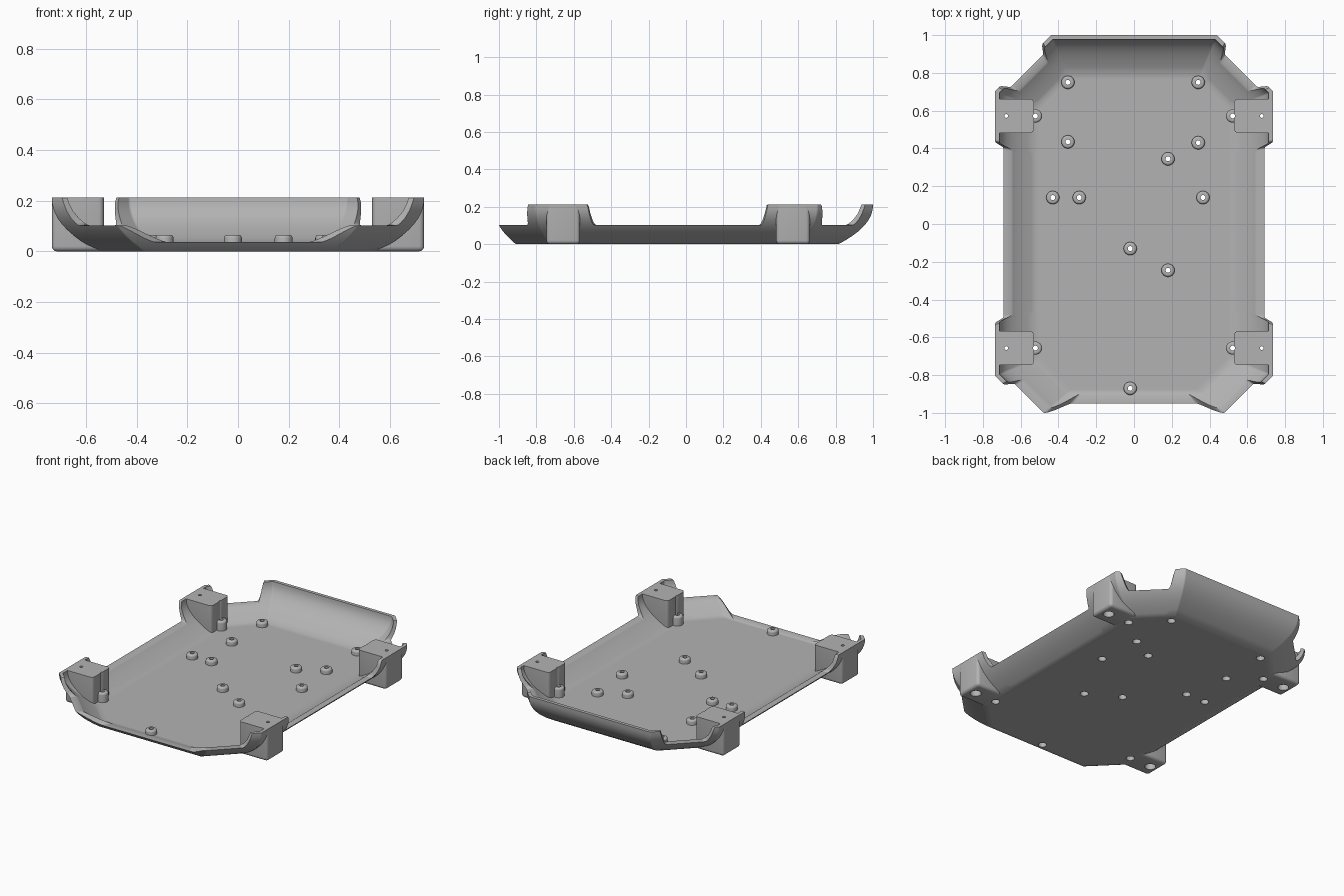
import bpy, bmesh, math
from mathutils import Vector

cube = bpy.data.objects.get("Cube")
if cube:
    bpy.data.objects.remove(cube)

grey = bpy.data.materials.new("mid_grey")
grey.use_nodes = True
COLOUR = (0.45, 0.45, 0.45, 1)
grey.diffuse_color = COLOUR
grey.node_tree.nodes["Principled BSDF"].inputs["Base Color"].default_value = COLOUR

TOP, LOW, LIP, FLOOR = 0.213, 0.103, 0.036, 0.034


def finish(name, bm, angle=50):
    bmesh.ops.recalc_face_normals(bm, faces=bm.faces)
    mesh = bpy.data.meshes.new(name)
    bm.to_mesh(mesh)
    bm.free()
    mesh.materials.append(grey)
    ob = bpy.data.objects.new(name, mesh)
    bpy.context.collection.objects.link(ob)
    return ob


def select(ob):
    bpy.ops.object.select_all(action='DESELECT')
    ob.select_set(True)
    bpy.context.view_layer.objects.active = ob


def inset(z):
    """How far the curved wall lies inside its mid-height outline."""
    t = min(max(z / TOP, 0), 1)
    return 0.185 * (1 - t) ** 2.19 - 0.045


# Outline edges: angle of the normal, distance at mid height, inset factor
EDGES = [(0, 0.69, 1), (45, 0.972, 1), (90, 0.955, 1), (135, 0.972, 1),
         (180, 0.69, 1), (225, 1.043, 1), (270, 1.0, 0.65), (315, 1.043, 1)]


def corner(i, d):
    """Crossing of outline edges i-1 and i, both moved in by d."""
    (a, p, f), (b, q, g) = EDGES[i - 1], EDGES[i % 8]
    a, b, p, q = math.radians(a), math.radians(b), p - d * f, q - d * g
    s = math.sin(b - a)
    return Vector(((p * math.sin(b) - q * math.sin(a)) / s,
                   (q * math.cos(a) - p * math.cos(b)) / s))


def outline(i, t, d):
    return corner(i, d).lerp(corner(i + 1, d), t)


def smooth(v):
    v = min(max(v, 0), 1)
    return v * v * (3 - 2 * v)


def rim_height(p):
    """Tall at the back and corner tabs, low along the sides, open in front."""
    x, y = abs(p.x), p.y
    if y < -0.95:
        return LIP + (LOW - LIP) * smooth((x - 0.37) / 0.11)
    if y > 0.8:
        d = 0.465 - x
    elif y > 0:
        d = min(y - 0.42, 0.71 - y)
    else:
        d = min(y + 0.83, -0.51 - y)
    return LOW + (TOP - LOW) * smooth((d + 0.022) / 0.03) ** 2


# Tray: one closed shell swept around the eight-sided outline
bm = bmesh.new()
STEPS = 10
columns = []
for i in range(8):
    n = max(8, int((corner(i, 0) - corner(i + 1, 0)).length / 0.006))
    for k in range(n):
        t = k / n
        h = rim_height(outline(i, t, 0))
        rings = [(0, inset(0) + 0.03)]
        for s in range(STEPS + 1):
            z = h * s / STEPS
            rings.append((z, inset(z)))
        for s in range(STEPS, -1, -1):
            z = FLOOR + (h - FLOOR) * s / STEPS
            rings.append((z, inset((z - FLOOR) * TOP / (TOP - FLOOR)) + 0.022))
        rings.append((FLOOR, inset(0) + 0.05))
        columns.append([bm.verts.new((*outline(i, t, d), z)) for z, d in rings])
for a, b in zip(columns, columns[1:] + columns[:1]):
    for j in range(len(a) - 1):
        bm.faces.new((a[j], b[j], b[j + 1], a[j + 1]))
bm.faces.new([c[0] for c in columns])
bm.faces.new([c[-1] for c in columns])
parts = [finish("tray", bm)]

# Corner posts: rounded blocks
POSTS = [(s * 0.6325, y) for s in (-1, 1) for y in (0.572, -0.657)]
for x, y in POSTS:
    bm = bmesh.new()
    bmesh.ops.create_cube(bm, size=1)
    bmesh.ops.scale(bm, vec=(0.205, 0.18, TOP), verts=bm.verts)
    bmesh.ops.translate(bm, vec=(x, y, TOP / 2), verts=bm.verts)
    edges = [e for e in bm.edges if min(v.co.z for v in e.verts) < 0.1]
    bmesh.ops.bevel(bm, geom=edges, offset=0.02, segments=4, profile=0.5, affect='EDGES')
    side = "left" if x > 0 else "right"
    parts.append(finish(("back_" if y > 0 else "front_") + side + "_post", bm))

# Screw bosses: lathed studs with rounded tops
BOSSES = [(-0.35, 0.75), (0.34, 0.75), (-0.35, 0.435), (0.34, 0.43), (0.18, 0.345),
          (-0.43, 0.14), (-0.29, 0.14), (0.365, 0.14), (-0.02, -0.13),
          (0.18, -0.245), (-0.02, -0.87)]
SIDE_BOSSES = [(math.copysign(0.522, x), y) for x, y in POSTS]


def boss(name, x, y, top):
    bm = bmesh.new()
    r, b = 0.035, 0.012
    profile = [(r, 0.02), (r, top - b)]
    profile += [(r - b + b * math.cos(a), top - b + b * math.sin(a))
                for a in (math.pi / 8 * k for k in range(1, 5))]
    n = 24
    rings = [[bm.verts.new((x + q * math.cos(2 * math.pi * k / n),
                            y + q * math.sin(2 * math.pi * k / n), z))
              for k in range(n)] for q, z in profile]
    for a, c in zip(rings, rings[1:]):
        for k in range(n):
            m = (k + 1) % n
            bm.faces.new((a[k], a[m], c[m], c[k]))
    bm.faces.new(rings[0])
    bm.faces.new(rings[-1])
    parts.append(finish(name, bm))


for k, (x, y) in enumerate(BOSSES):
    boss(f"screw_boss_{k + 1}", x, y, 0.065)
for k, (x, y) in enumerate(SIDE_BOSSES):
    boss(f"post_boss_{k + 1}", x, y, 0.095)

# Drill: narrow screw holes with wider recesses from below
def drill(holes):
    bm = bmesh.new()
    for x, y, r, z0, z1 in holes:
        made = bmesh.ops.create_cone(bm, cap_ends=True, segments=20, radius1=r,
                                     radius2=r, depth=z1 - z0)
        bmesh.ops.translate(bm, vec=(x, y, (z0 + z1) / 2), verts=made["verts"])
    ob = finish("drill", bm)
    ob.hide_render = True
    return ob


stud_holes = BOSSES + SIDE_BOSSES
post_holes = [(math.copysign(0.677, x), y) for x, y in POSTS]
wide = drill([(x, y, 0.025, -0.05, 0.045) for x, y in stud_holes]
             + [(x, y, 0.033, -0.05, 0.15) for x, y in post_holes])
narrow = drill([(x, y, 0.013, -0.06, 0.3) for x, y in stud_holes]
               + [(x, y, 0.01, -0.06, 0.3) for x, y in post_holes])

for ob in parts:
    select(ob)
    for tool in (wide, narrow):
        mod = ob.modifiers.new("holes", 'BOOLEAN')
        mod.operation, mod.solver, mod.object = 'DIFFERENCE', 'EXACT', tool
        bpy.ops.object.modifier_apply(modifier=mod.name)
    bpy.ops.object.shade_smooth_by_angle(angle=math.radians(50))
for tool in (wide, narrow):
    bpy.data.objects.remove(tool)
